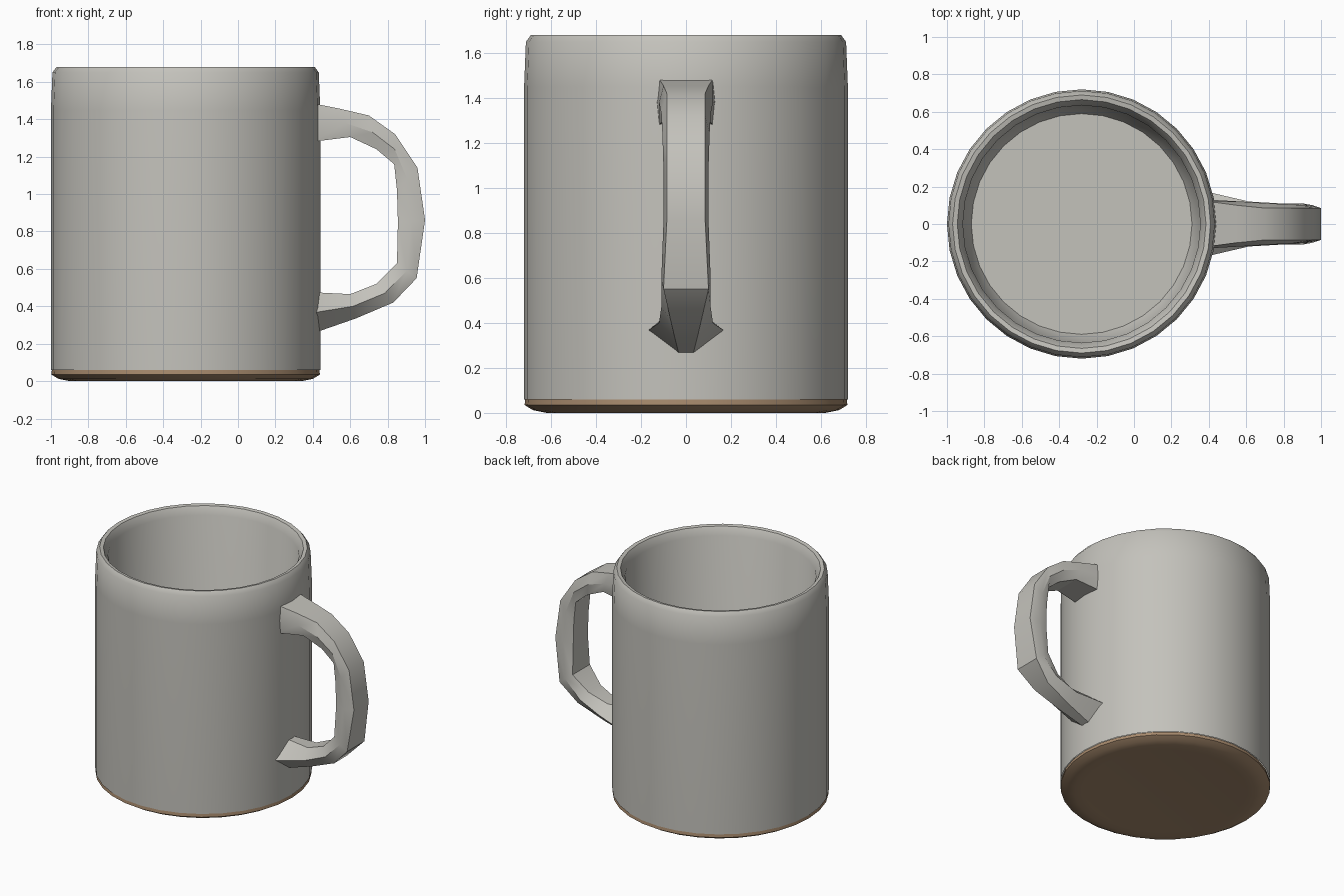
import bpy, bmesh, math
from mathutils import Vector

if "Cube" in bpy.data.objects:
    bpy.data.objects.remove(bpy.data.objects["Cube"])

CX = -0.28      # axis of the cup
SEG = 32


def material(name, rgb):
    m = bpy.data.materials.new(name)
    m.diffuse_color = (*rgb, 1.0)
    m.use_nodes = True
    m.node_tree.nodes["Principled BSDF"].inputs["Base Color"].default_value = m.diffuse_color
    return m


grey = material("glazed_grey", (0.55, 0.54, 0.50))
brown = material("raw_clay_brown", (0.38, 0.25, 0.15))


def finish(bm, name, mat, angle):
    bmesh.ops.recalc_face_normals(bm, faces=bm.faces)
    me = bpy.data.meshes.new(name)
    bm.to_mesh(me)
    bm.free()
    ob = bpy.data.objects.new(name, me)
    bpy.context.collection.objects.link(ob)
    me.materials.append(mat)
    bpy.ops.object.select_all(action='DESELECT')
    ob.select_set(True)
    bpy.context.view_layer.objects.active = ob
    bpy.ops.object.shade_smooth_by_angle(angle=math.radians(angle))
    return ob


def bridge(bm, rings):
    for a, b in zip(rings, rings[1:]):
        n = len(a)
        for i in range(n):
            j = (i + 1) % n
            bm.faces.new((a[i], a[j], b[j], b[i]))


def lathe(name, profile, mat, angle, cap_start=True):
    """Turn (radius, z) points about the cup axis."""
    bm = bmesh.new()
    rings = []
    for r, z in profile:
        rings.append([bm.verts.new((CX + r * math.cos(2 * math.pi * i / SEG),
                                    r * math.sin(2 * math.pi * i / SEG), z))
                      for i in range(SEG)])
    bridge(bm, rings)
    if cap_start:
        bm.faces.new(rings[0])
    bm.faces.new(rings[-1])
    return finish(bm, name, mat, angle)


# Cup: outer wall, soft rim, inner wall and floor
lathe("cup_body", [(0.72, 0.06), (0.72, 1.45), (0.712, 1.65), (0.69, 1.68),
                   (0.665, 1.675), (0.635, 1.62), (0.63, 0.2), (0.59, 0.12)],
      grey, 35, cap_start=False)

# Unglazed foot under the cup
lathe("foot", [(0.715, 0.06), (0.718, 0.035), (0.68, 0.012), (0.62, 0.0),
               (0.56, 0.006)], brown, 25)

# Handle: outer (x, z), inner (x, z), outer half width, middle half width
stations = [
    ((0.40, 1.485), (0.40, 1.28), 0.12, 0.13),
    ((0.55, 1.455), (0.60, 1.305), 0.10, 0.12),
    ((0.70, 1.42), (0.74, 1.24), 0.085, 0.11),
    ((0.84, 1.32), (0.835, 1.16), 0.085, 0.105),
    ((0.96, 1.14), (0.85, 1.02), 0.085, 0.10),
    ((1.00, 0.86), (0.855, 0.85), 0.085, 0.10),
    ((0.955, 0.55), (0.85, 0.63), 0.10, 0.11),
    ((0.83, 0.42), (0.74, 0.52), 0.07, 0.11),
    ((0.63, 0.335), (0.60, 0.465), 0.05, 0.12),
    ((0.40, 0.255), (0.40, 0.475), 0.03, 0.17),
]
bm = bmesh.new()
rings = []
for o, i, wo, wm in stations:
    o, i = Vector(o), Vector(i)
    m = (o + i) / 2
    rings.append([bm.verts.new((p.x, y, p.y)) for p, y in
                  ((o, -wo), (o, wo), (m, wm), (i, wo), (i, -wo), (m, -wm))])
bridge(bm, rings)
bm.faces.new(rings[0])
bm.faces.new(rings[-1])
finish(bm, "handle", grey, 30)
